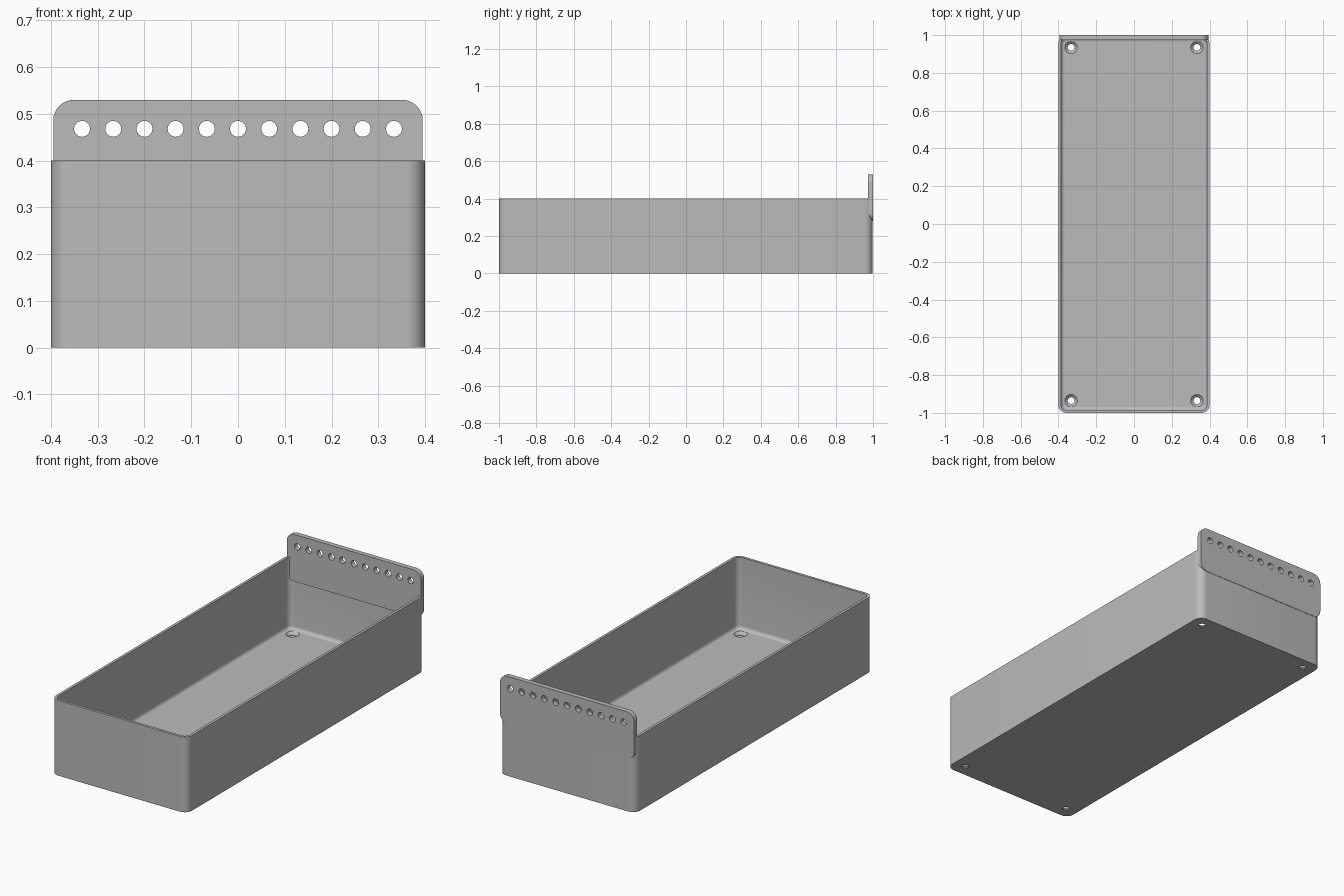
import bpy, bmesh
from math import sin, cos, pi, radians

cube = bpy.data.objects.get("Cube")
if cube:
    bpy.data.objects.remove(cube)

grey = bpy.data.materials.new("plain grey")
grey.use_nodes = True
grey.diffuse_color = (0.5, 0.5, 0.5, 1)
grey.node_tree.nodes["Principled BSDF"].inputs["Base Color"].default_value = (0.5, 0.5, 0.5, 1)


def rounded_rect(hx, hy, r, steps=8):
    """Counter-clockwise outline of a rounded rectangle."""
    pts = []
    for q, (sx, sy) in enumerate([(1, 1), (-1, 1), (-1, -1), (1, -1)]):
        for i in range(steps + 1):
            a = (q + i / steps) * pi / 2
            pts.append((sx * (hx - r) + r * cos(a), sy * (hy - r) + r * sin(a)))
    return pts


def loft(name, rings):
    """Closed solid through a stack of matching rings, capped at both ends."""
    bm = bmesh.new()
    loops = [[bm.verts.new(p) for p in ring] for ring in rings]
    n = len(loops[0])
    for a, b in zip(loops, loops[1:]):
        for i in range(n):
            bm.faces.new((a[i], a[(i + 1) % n], b[(i + 1) % n], b[i]))
    bm.faces.new(loops[0][::-1])
    bm.faces.new(loops[-1])
    bmesh.ops.recalc_face_normals(bm, faces=bm.faces)
    mesh = bpy.data.meshes.new(name)
    bm.to_mesh(mesh)
    bm.free()
    mesh.materials.append(grey)
    ob = bpy.data.objects.new(name, mesh)
    bpy.context.collection.objects.link(ob)
    return ob


def circle(r, n=32):
    return [(r * cos(2 * pi * i / n), r * sin(2 * pi * i / n)) for i in range(n)]


def cut(ob, cutters):
    """Apply boolean cuts, then remove the cutters."""
    for c in cutters:
        c.hide_render = True
        mod = ob.modifiers.new("hole", "BOOLEAN")
        mod.operation, mod.solver, mod.object = "DIFFERENCE", "EXACT", c
    bpy.context.view_layer.update()
    mesh = bpy.data.meshes.new_from_object(
        ob.evaluated_get(bpy.context.evaluated_depsgraph_get()))
    ob.modifiers.clear()
    ob.data = mesh
    for c in cutters:
        bpy.data.objects.remove(c)


def smooth(ob):
    bpy.ops.object.select_all(action="DESELECT")
    ob.select_set(True)
    bpy.context.view_layer.objects.active = ob
    bpy.ops.object.shade_smooth_by_angle(angle=radians(30))


# Open tray: outer wall, thin rim, inner wall, filleted floor
HX, HY, R, WALL, FLOOR, TOP, FILLET = 0.4, 0.999, 0.042, 0.014, 0.02, 0.4, 0.018


def tray_ring(inset, z):
    return [(x, y - 0.001, z) for x, y in rounded_rect(HX - inset, HY - inset, R - inset)]


rings = [tray_ring(0, 0), tray_ring(0, TOP), tray_ring(WALL, TOP)]
for k in range(6):
    a = k / 5 * pi / 2
    rings.append(tray_ring(WALL + FILLET * (1 - cos(a)), FLOOR + FILLET * (1 - sin(a))))
tray = loft("tray", rings)

# Countersunk screw holes in the floor corners
screw_holes = []
for sx in (-1, 1):
    for sy in (-1, 1):
        profile = [(0.018, -0.02), (0.018, 0.006), (0.033, FLOOR), (0.033, 0.06)]
        screw_holes.append(loft("screw_cutter", [
            [(sx * 0.333 + x, sy * 0.935 + y, z) for x, y in circle(r)] for r, z in profile]))
cut(tray, screw_holes)
smooth(tray)

# Upright back plate with a row of round holes
plate = loft("back_plate", [
    [(x, y, 0.405 + z) for x, z in rounded_rect(0.395, 0.125, 0.044)] for y in (0.974, 1.0)])
row = [loft("plate_cutter", [
    [(i * 0.0667 + x, y, 0.468 + z) for x, z in circle(0.017)] for y in (0.9, 1.1)])
    for i in range(-5, 6)]
cut(plate, row)
smooth(plate)
